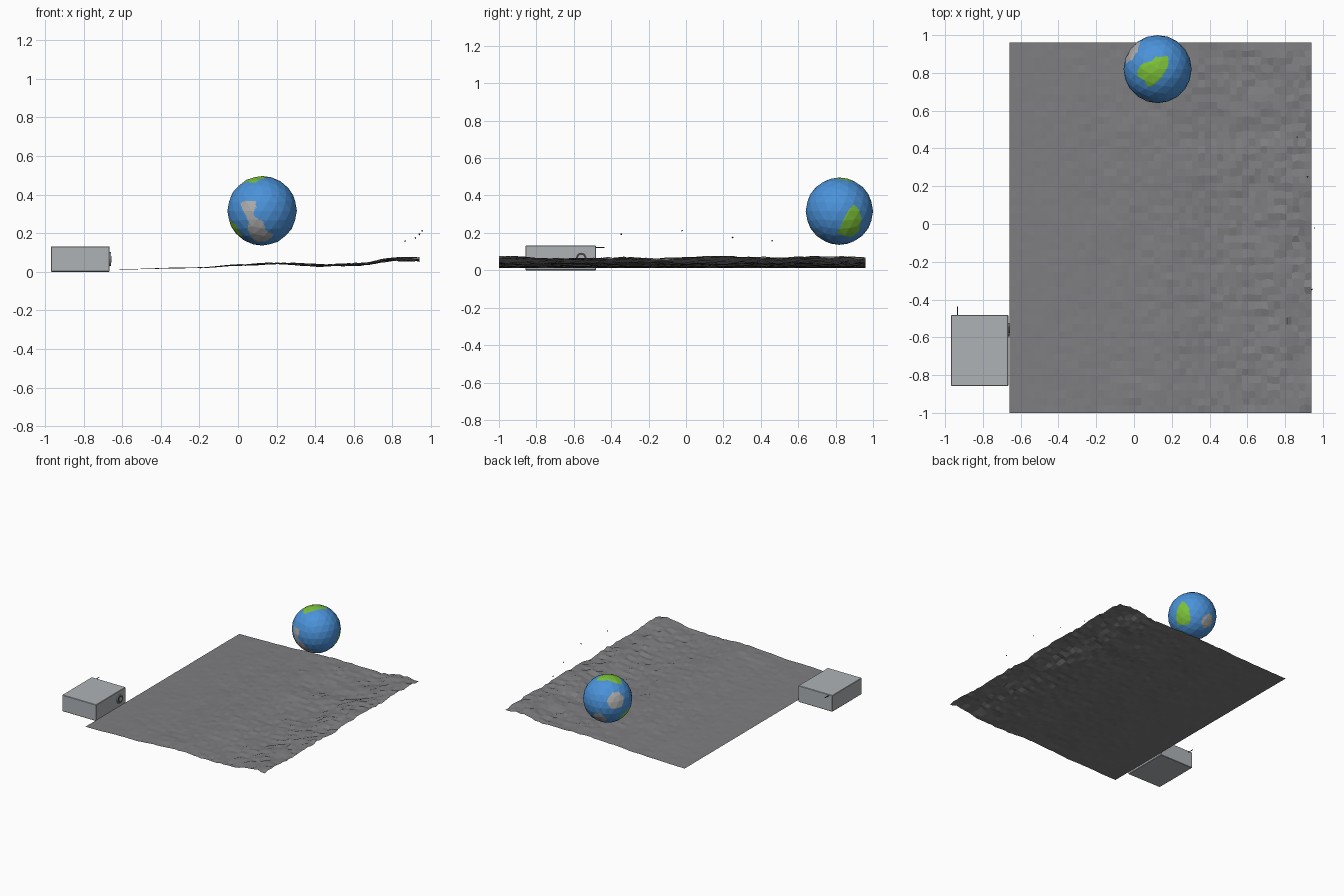
import bpy, bmesh, math, random
from mathutils import Vector, noise

random.seed(4)
if "Cube" in bpy.data.objects:
    bpy.data.objects.remove(bpy.data.objects["Cube"])


def material(name, rgb):
    m = bpy.data.materials.new(name)
    m.use_nodes = True
    m.diffuse_color = (*rgb, 1)
    m.node_tree.nodes["Principled BSDF"].inputs["Base Color"].default_value = (*rgb, 1)
    return m


STONE = material("stone grey", (0.21, 0.21, 0.22))
CASE = material("case grey", (0.42, 0.45, 0.47))
DARK = material("dark grey", (0.06, 0.06, 0.065))
BLUE = material("ocean blue", (0.07, 0.29, 0.70))
GREEN = material("land green", (0.20, 0.53, 0.04))
PALE = material("land grey", (0.42, 0.42, 0.42))


def finish(bm, name, *mats):
    mesh = bpy.data.meshes.new(name)
    bm.to_mesh(mesh)
    bm.free()
    for m in mats:
        mesh.materials.append(m)
    obj = bpy.data.objects.new(name, mesh)
    bpy.context.collection.objects.link(obj)
    return obj


# Rippled ground sheet: a swell along x, with roughness growing towards +x
SWELL = [(-0.66, 0.012), (-0.2, 0.021), (0, 0.034), (0.2, 0.043),
         (0.45, 0.033), (0.62, 0.038), (0.82, 0.066), (0.94, 0.065)]


def swell(x):
    for (x0, z0), (x1, z1) in zip(SWELL, SWELL[1:]):
        if x <= x1:
            t = (x - x0) / (x1 - x0)
            return z0 + (z1 - z0) * t * t * (3 - 2 * t)
    return SWELL[-1][1]


bm = bmesh.new()
bmesh.ops.create_grid(bm, x_segments=48, y_segments=50, size=1)
for v in bm.verts:
    border = v.is_boundary
    x, y = 0.14 + v.co.x * 0.8, -0.02 + v.co.y * 0.98
    rough = min(1, max(0, (x + 0.7) / 1.6))
    z = swell(x) + rough * 0.012 * noise.noise((x * 4, y * 5, 1))
    z += (0.0007 + 0.007 * rough ** 1.5) * random.uniform(-1, 1)
    if not border:
        x += 0.007 * rough ** 2 * random.uniform(-1, 1)
        y += 0.007 * rough ** 2 * random.uniform(-1, 1)
    v.co = (x, y, max(z, 0.01))
finish(bm, "ground_sheet", STONE)


# Globe with land patches chosen by direction
NORTH_LAND = [(-.6, -.03), (-.47, .15), (-.15, .26), (-.06, .38), (.06, .35), (.32, .41),
              (.32, .09), (.12, -.24), (-.18, -.53), (-.32, -.5), (-.38, -.35), (-.59, -.2)]
FRONT_LAND = [(-.64, .23), (-.49, .29), (-.2, .29), (-.17, .12), (-.26, -.06), (-.2, -.2),
              (.03, -.29), (.12, -.61), (.32, -.67), (.29, -.78), (.06, -.9), (-.2, -.9),
              (-.32, -.75), (-.43, -.55), (-.38, -.35), (-.49, -.09)]
SIDE_LAND = [(-.07, -.66), (0, -.54), (.2, -.09), (.43, .21), (.58, .06),
             (.67, -.21), (.58, -.6), (.37, -.78), (.13, -.72)]
ROUND_LANDS = [((-.78, .54, .30), .35, 2), ((-.15, .82, -.55), .29, 2), ((-.82, -.12, -.56), .36, 1)]


def inside(poly, px, py):
    hit = False
    for (ax, ay), (bx, by) in zip(poly, poly[1:] + poly[:1]):
        if (ay > py) != (by > py) and px < (bx - ax) * (py - ay) / (by - ay) + ax:
            hit = not hit
    return hit


def land(d):
    if d.z > 0 and inside(NORTH_LAND, d.x, d.y):
        return 1
    if d.x > 0 and inside(SIDE_LAND, d.y, d.z):
        return 1
    if d.y < 0 and inside(FRONT_LAND, d.x, d.z):
        return 2
    for centre, radius, index in ROUND_LANDS:
        if d.angle(Vector(centre)) < radius + 0.08 * noise.noise(d * 5):
            return index
    return 0


bm = bmesh.new()
bmesh.ops.create_icosphere(bm, subdivisions=3, radius=0.18)
# Split the flat facets further so the coastlines can be cut finely
bmesh.ops.subdivide_edges(bm, edges=bm.edges[:], cuts=5, use_grid_fill=True)
for f in bm.faces:
    f.material_index = land(f.calc_center_median().normalized())
globe = finish(bm, "globe", BLUE, GREEN, PALE)
globe.location = (0.125, 0.82, 0.316)


# Equipment box
bm = bmesh.new()
bmesh.ops.create_cube(bm, size=1)
bmesh.ops.scale(bm, vec=(0.303, 0.376, 0.132), verts=bm.verts)
bmesh.ops.bevel(bm, geom=bm.edges[:], offset=0.003, segments=1, affect='EDGES')
box = finish(bm, "box_case", CASE)
box.location = (-0.817, -0.67, 0.066)


def cylinder(name, mat, radius, depth, location, rotation):
    bm = bmesh.new()
    bmesh.ops.create_cone(bm, cap_ends=True, segments=20, radius1=radius, radius2=radius, depth=depth)
    obj = finish(bm, name, mat)
    obj.location, obj.rotation_euler = location, rotation
    return obj


# Round port on the box's +x face, and a thin rod at its back
QUARTER = math.pi / 2
cylinder("port_rim", CASE, 0.036, 0.008, (-0.663, -0.56, 0.066), (0, QUARTER, 0))
cylinder("port_hole", DARK, 0.028, 0.002, (-0.659, -0.56, 0.066), (0, QUARTER, 0))
cylinder("port_core", CASE, 0.017, 0.004, (-0.658, -0.56, 0.066), (0, QUARTER, 0))
cylinder("back_rod", DARK, 0.003, 0.055, (-0.934, -0.463, 0.122), (QUARTER, 0, 0))

# Small flakes floating above the rough edge
for i, spot in enumerate([(0.865, 0.46, 0.16), (0.92, 0.25, 0.177),
                          (0.942, -0.345, 0.195), (0.955, -0.02, 0.212)]):
    bm = bmesh.new()
    bmesh.ops.create_cone(bm, cap_ends=True, segments=3, radius1=0.006, radius2=0, depth=0.009)
    flake = finish(bm, f"flake_{i + 1}", DARK)
    flake.location, flake.rotation_euler = spot, (0.5 * i, 0.4, i)
